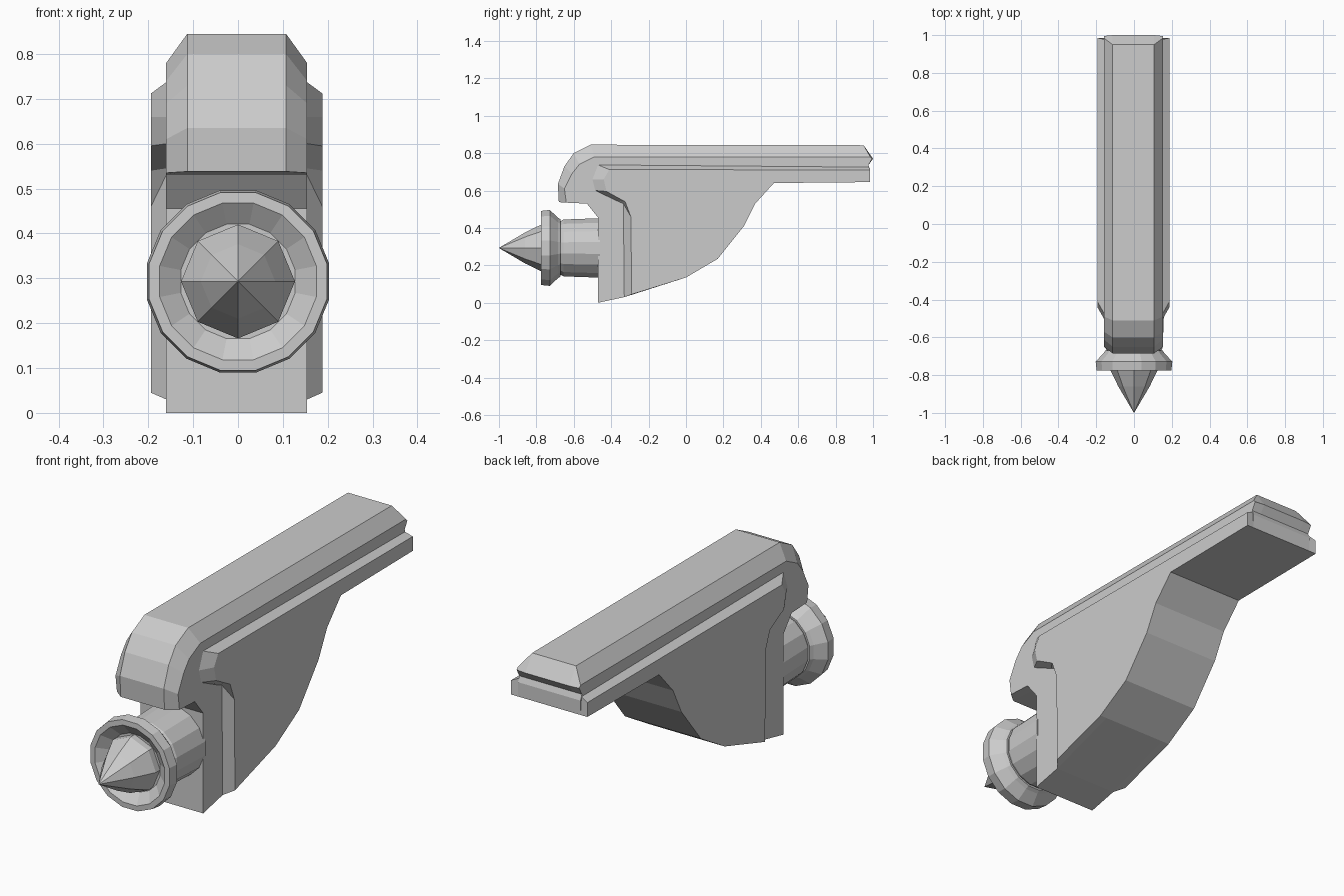
import bpy, bmesh
from math import sin, cos, pi

if "Cube" in bpy.data.objects:
    bpy.data.objects.remove(bpy.data.objects["Cube"])


def finish(name, bm):
    bmesh.ops.remove_doubles(bm, verts=bm.verts, dist=1e-5)
    bmesh.ops.recalc_face_normals(bm, faces=bm.faces)
    mesh = bpy.data.meshes.new(name)
    bm.to_mesh(mesh)
    bm.free()
    ob = bpy.data.objects.new(name, mesh)
    bpy.context.collection.objects.link(ob)
    return ob


def skin(name, rings):
    """Join rings of equal length with quads and cap both ends."""
    bm = bmesh.new()
    loops = [[bm.verts.new(p) for p in ring] for ring in rings]
    for a, b in zip(loops, loops[1:]):
        for i in range(len(a)):
            j = (i + 1) % len(a)
            bm.faces.new((a[i], a[j], b[j], b[i]))
    bm.faces.new(loops[0])
    bm.faces.new(loops[-1])
    return finish(name, bm)


def side_loft(name, layers):
    return skin(name, [[(x, y, z) for y, z in prof] for x, prof in layers])


def lathe(name, profile, sides, phase=0.0, zc=0.293):
    return skin(name, [[(r * sin(2 * pi * (i + phase) / sides), y,
                         zc + r * cos(2 * pi * (i + phase) / sides))
                        for i in range(sides)] for y, r in profile])


OFF = -0.003  # body sits a hair left of the finial

# Shared curved underside, from front to back
under = [(0, 0.135), (0.17, 0.235), (0.31, 0.41), (0.37, 0.53),
         (0.47, 0.64), (0.985, 0.645)]

# Bracket core with chamfered top cap and rolled front
base = [(-0.47, 0), (-0.33, 0.03)] + under + [(0.985, 0.71), (0.975, 0.735)]
throat = [(-0.53, 0.53), (-0.47, 0.455)]
crown = base + [(1.0, 0.77), (0.95, 0.842), (-0.51, 0.845), (-0.60, 0.80),
                (-0.65, 0.73), (-0.685, 0.635), (-0.68, 0.538)] + throat
flank = base + [(0.995, 0.77), (0.985, 0.78), (-0.49, 0.78), (-0.57, 0.74),
                (-0.61, 0.69), (-0.65, 0.61), (-0.64, 0.535)] + throat
side_loft("bracket_core", [(OFF - 0.157, flank), (OFF - 0.11, crown),
                           (OFF + 0.11, crown), (OFF + 0.157, flank)])

# Raised side panels with bevelled front and top edges
inner = [(-0.33, 0.03)] + under + [
    (0.978, 0.725), (-0.47, 0.737), (-0.50, 0.66), (-0.485, 0.60),
    (-0.37, 0.545), (-0.335, 0.53)]
outer = [(-0.29, 0.045)] + under + [
    (0.985, 0.71), (-0.41, 0.712), (-0.44, 0.66), (-0.425, 0.595),
    (-0.325, 0.54), (-0.295, 0.46)]
for label, s in (("left", -1), ("right", 1)):
    side_loft("side_panel_" + label,
              [(OFF + s * 0.157, inner), (OFF + s * 0.191, outer)])

# Finial: neck, collar disc and pointed tip
lathe("finial_neck", [(-0.46, 0.162), (-0.655, 0.155), (-0.69, 0.135)], 16, 0.5)
lathe("finial_collar", [(-0.67, 0.155), (-0.685, 0.165), (-0.728, 0.207),
                        (-0.775, 0.202), (-0.776, 0.178), (-0.74, 0.13)], 16, 0.5)
lathe("finial_tip", [(-0.73, 0.127), (-0.77, 0.127), (-0.86, 0.083),
                     (-1.0, 0.0005)], 8)
